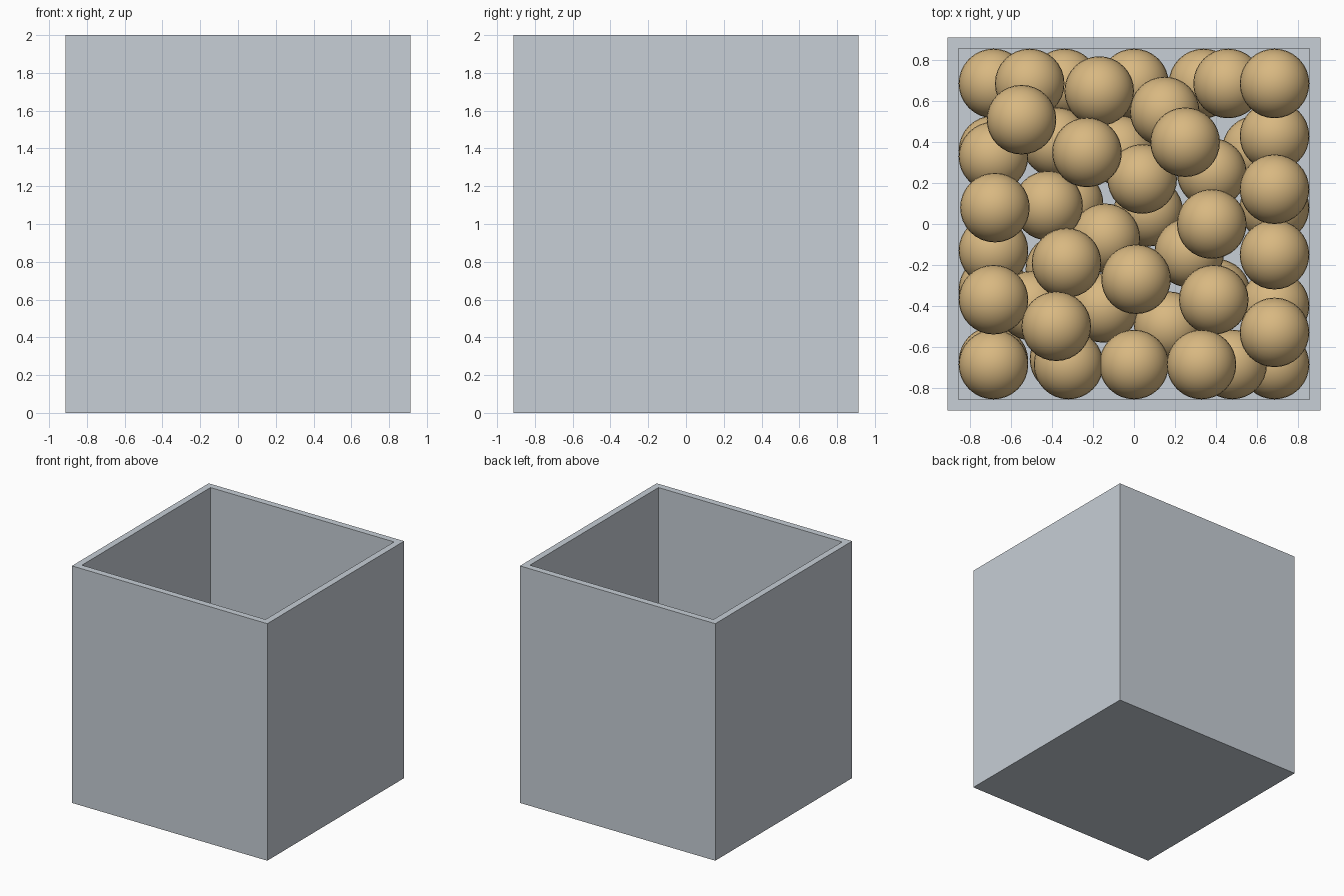
import bpy
import bmesh
import math
from mathutils import Vector

default_cube = bpy.data.objects.get("Cube")
if default_cube:
    bpy.data.objects.remove(default_cube, do_unlink=True)

HALF, HEIGHT, WALL = 0.912, 2.0, 0.055
RADIUS = 0.17
CONTACT = 0.31  # balls settle with a slight squeeze
REACH = HALF - WALL - RADIUS


def make_material(name, colour):
    material = bpy.data.materials.new(name)
    material.use_nodes = True
    material.diffuse_color = colour
    material.node_tree.nodes["Principled BSDF"].inputs["Base Color"].default_value = colour
    return material


def add_object(name, mesh):
    obj = bpy.data.objects.new(name, mesh)
    bpy.context.collection.objects.link(obj)
    return obj


grey = make_material("pale grey", (0.57, 0.62, 0.67, 1))
tan = make_material("tan", (0.69, 0.48, 0.22, 1))

# Open container: a block whose top is inset and pushed down to the floor
bm = bmesh.new()
bmesh.ops.create_cube(bm, size=1)
for vert in bm.verts:
    vert.co = Vector((vert.co.x * 2 * HALF, vert.co.y * 2 * HALF, (vert.co.z + 0.5) * HEIGHT))
top = max(bm.faces, key=lambda face: face.calc_center_median().z)
bmesh.ops.inset_region(bm, faces=[top], thickness=WALL, use_even_offset=True)
cavity = bmesh.ops.extrude_discrete_faces(bm, faces=[top])["faces"][0]
bmesh.ops.translate(bm, verts=cavity.verts, vec=(0, 0, WALL - HEIGHT))
bmesh.ops.recalc_face_normals(bm, faces=bm.faces)
box_mesh = bpy.data.meshes.new("container")
bm.to_mesh(box_mesh)
bm.free()
box_mesh.materials.append(grey)
add_object("container", box_mesh)

# One smooth ball mesh shared by every ball
bm = bmesh.new()
bmesh.ops.create_uvsphere(bm, u_segments=32, v_segments=16, radius=RADIUS)
for face in bm.faces:
    face.smooth = True
ball_mesh = bpy.data.meshes.new("ball")
bm.to_mesh(ball_mesh)
bm.free()
ball_mesh.materials.append(tan)

# Plan positions in hundredths, in the order the balls are dropped
floor_balls = [
    (-69, 69), (-34, 69), (0, 69), (34, 69), (60, 36), (69, 8), (-69, 36),
    (-7, 36), (-32, 10), (7, 6), (-36, -22), (-69, -32), (40, -34),
    (-69, -67), (-34, -66), (69, -69),
]
middle_balls = [
    (-38, 40), (27, -14), (-50, -40), (-15, -41), (17, -50), (69, -40),
    (48, -69), (-69, 33), (-69, -13), (-42, 9), (4, 22), (38, 25), (69, 43),
    (15, 55), (-14, -7), (-32, -69),
]
upper_balls = [
    (0, -69), (33, -69), (-69, -69), (-69, -37), (-68, 8), (-51, 69),
    (-17, 65), (46, 69), (69, 69), (69, 17), (69, -15), (69, -53), (38, 0),
    (39, -37), (1, -27), (-38, -50), (-33, -19), (-23, 35), (25, 40), (-55, 51),
]

# Drop each ball until it meets the floor or a ball already in place
placed = []
for plan in floor_balls + middle_balls + upper_balls:
    x, y = (max(-REACH, min(REACH, value / 100)) for value in plan)
    spot = Vector((x, y, WALL + RADIUS))
    for other in placed:
        gap = (spot.xy - other.xy).length
        if gap < CONTACT:
            spot.z = max(spot.z, other.z + math.sqrt(CONTACT ** 2 - gap ** 2))
    placed.append(spot)
    ball = add_object(f"ball_{len(placed)}", ball_mesh)
    ball.location = spot
